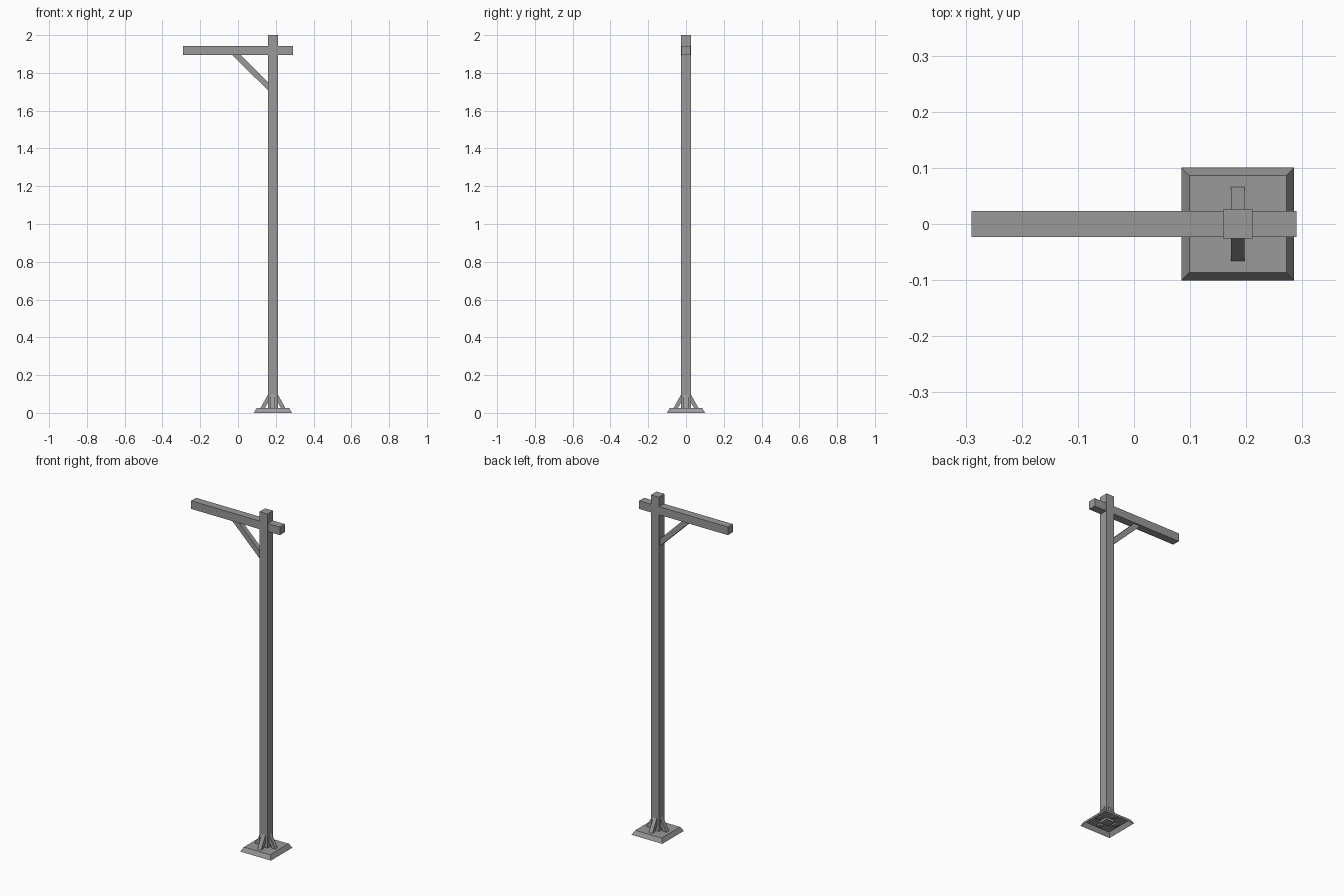
import bpy, bmesh, math
from mathutils import Matrix, Vector

if "Cube" in bpy.data.objects:
    bpy.data.objects.remove(bpy.data.objects["Cube"])

PX = 0.185  # post centre in x

# Dark grey paint for every part
paint = bpy.data.materials.new("dark_grey")
paint.diffuse_color = (0.32, 0.32, 0.32, 1)
paint.use_nodes = True
paint.node_tree.nodes["Principled BSDF"].inputs["Base Color"].default_value = paint.diffuse_color


def finish(name, bm):
    bmesh.ops.recalc_face_normals(bm, faces=bm.faces)
    mesh = bpy.data.meshes.new(name)
    bm.to_mesh(mesh)
    bm.free()
    mesh.materials.append(paint)
    obj = bpy.data.objects.new(name, mesh)
    bpy.context.collection.objects.link(obj)
    return obj


def box(name, lo, hi):
    lo, hi = Vector(lo), Vector(hi)
    bm = bmesh.new()
    bmesh.ops.create_cube(bm, size=1)
    bmesh.ops.scale(bm, vec=hi - lo, verts=bm.verts)
    bmesh.ops.translate(bm, vec=(lo + hi) / 2, verts=bm.verts)
    return finish(name, bm)


def strut(name, profile, width, matrix=Matrix()):
    """Extrude an x-z profile along y, centred on y = 0."""
    bm = bmesh.new()
    face = bm.faces.new([bm.verts.new((x, -width / 2, z)) for x, z in profile])
    ext = bmesh.ops.extrude_face_region(bm, geom=[face], use_keep_orig=True)
    moved = [v for v in ext["geom"] if isinstance(v, bmesh.types.BMVert)]
    bmesh.ops.translate(bm, vec=(0, width, 0), verts=moved)
    bm.transform(matrix)
    return finish(name, bm)


# Upright post and crossing arm
box("post", (PX - 0.026, -0.026, 0.012), (PX + 0.026, 0.026, 2.0))
box("arm", (-0.29, -0.023, 1.895), (0.29, 0.023, 1.943))

# Diagonal brace under the arm
strut("arm_brace", [(0.165, 1.702), (0.165, 1.744), (0.008, 1.9), (-0.037, 1.9)], 0.028)

# Bevelled foot plate, open underneath
bm = bmesh.new()
bmesh.ops.create_cone(bm, segments=4, radius1=0.1005 * math.sqrt(2),
                      radius2=0.0865 * math.sqrt(2), depth=0.025, cap_ends=True,
                      matrix=Matrix.Translation((PX, 0, 0.0125))
                      @ Matrix.Rotation(math.pi / 4, 4, 'Z'))
bm.normal_update()
bottom = [f for f in bm.faces if f.normal.z < -0.9]
bmesh.ops.delete(bm, geom=bottom, context='FACES_ONLY')
finish("foot_plate", bm)

# Four slanted struts between the foot plate and the post
for i in range(4):
    place = Matrix.Translation((PX, 0, 0)) @ Matrix.Rotation(i * math.pi / 2, 4, 'Z')
    strut(f"foot_strut_{i + 1}",
          [(0.022, 0.105), (0.065, 0.027), (0.071, 0.016), (0.048, 0.016), (0.022, 0.062)],
          0.024, place)
